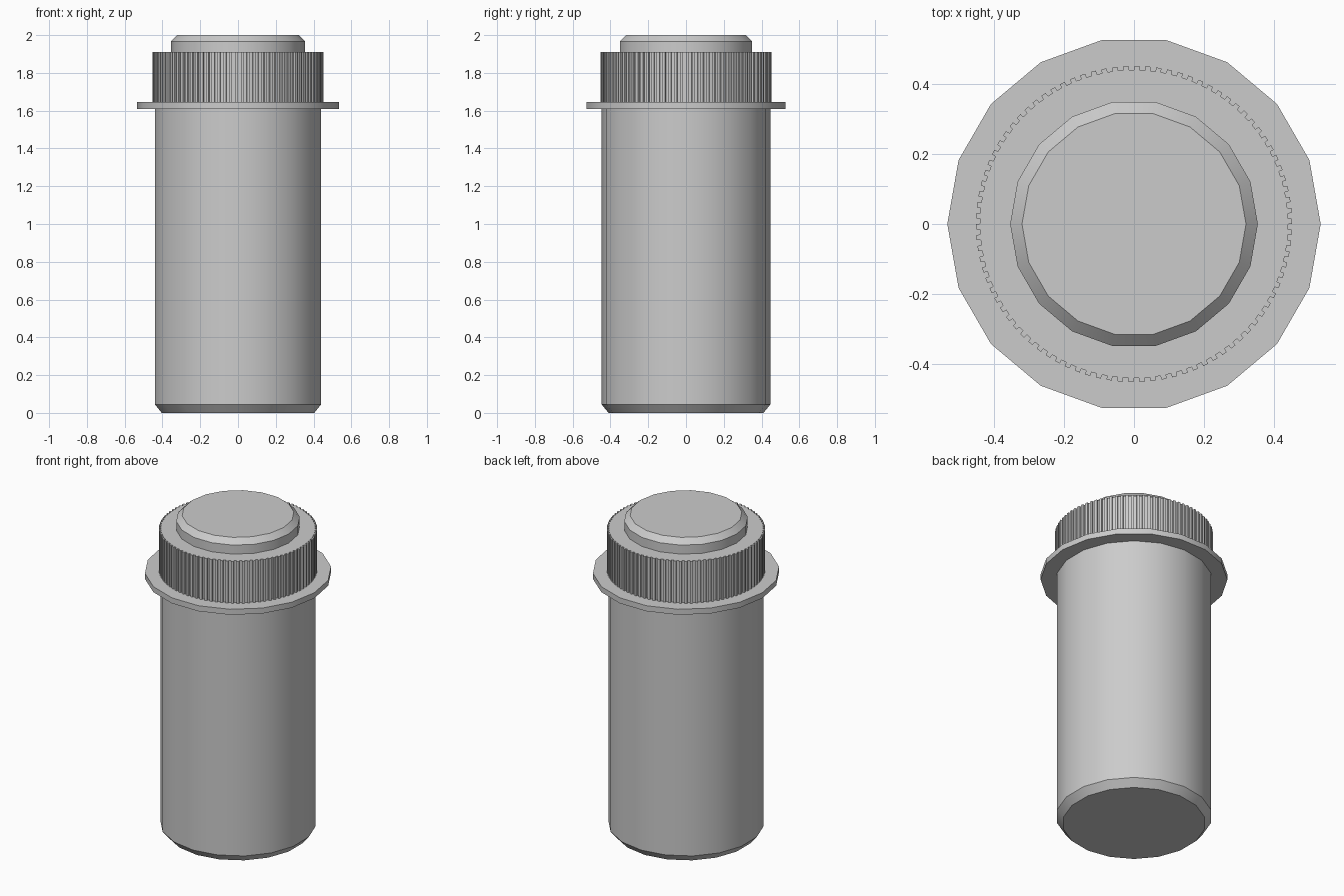
import bpy, bmesh
from math import cos, sin, pi, radians

if "Cube" in bpy.data.objects:
    bpy.data.objects.remove(bpy.data.objects["Cube"])


def add_solid(name, bm):
    bmesh.ops.recalc_face_normals(bm, faces=bm.faces)
    mesh = bpy.data.meshes.new(name)
    bm.to_mesh(mesh)
    bm.free()
    for p in mesh.polygons:
        p.use_smooth = True
    mesh.set_sharp_from_angle(angle=radians(30))
    obj = bpy.data.objects.new(name, mesh)
    bpy.context.collection.objects.link(obj)
    return obj


def stack(name, levels, sides, turn=0.0, ripple=None):
    """Closed solid from (radius, z) rings; ripple(i) scales the radius per vertex."""
    bm = bmesh.new()
    rings = []
    for r, z in levels:
        ring = []
        for i in range(sides):
            a = turn + 2 * pi * i / sides
            scale, da = ripple(i) if ripple else (1, 0)
            ring.append(bm.verts.new((r * scale * cos(a + da), r * scale * sin(a + da), z)))
        rings.append(ring)
    for lo, hi in zip(rings, rings[1:]):
        for i in range(sides):
            j = (i + 1) % sides
            bm.faces.new((lo[i], lo[j], hi[j], hi[i]))
    bm.faces.new(rings[0])
    bm.faces.new(rings[-1])
    return add_solid(name, bm)


# Main barrel with chamfered foot
stack("body", [(0.41, 0), (0.447, 0.045), (0.447, 1.62)], 18, turn=radians(10))

# Thin flange under the grip
stack("flange", [(0.535, 1.61), (0.535, 1.645)], 18)

# Knurled grip ring: four vertices per square tooth
TEETH = 90
stack("knurled_ring", [(0.453, 1.64), (0.453, 1.91)], TEETH * 4,
      ripple=lambda i: ((1, 0.975)[i % 4 >= 2],
                        (0, 0.9, 0, 0.9)[i % 4] * 2 * pi / (TEETH * 4)))

# Chamfered cap on top
stack("cap", [(0.355, 1.90), (0.355, 1.967), (0.321, 2.0)], 18)
